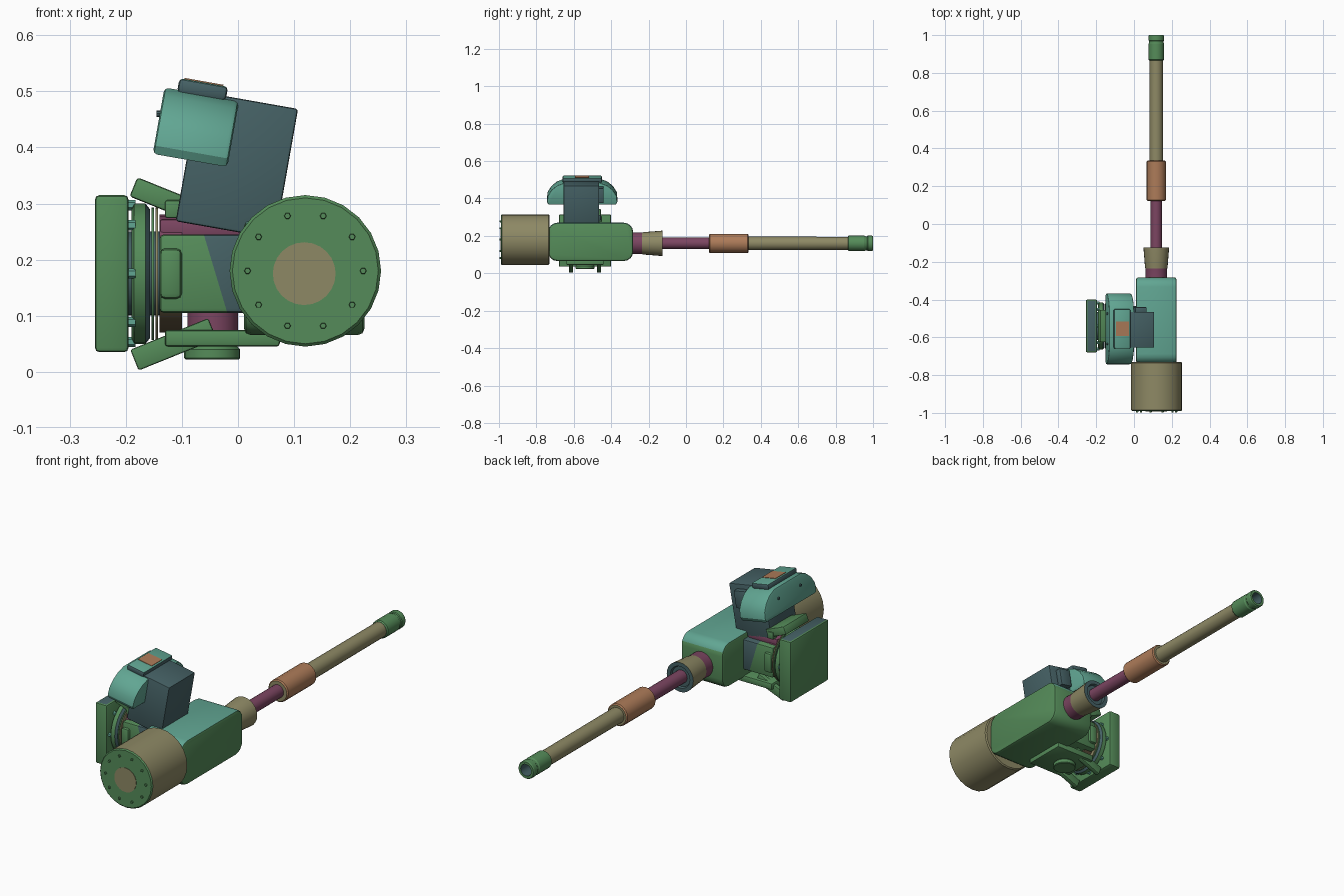
import bpy, bmesh, math
from mathutils import Matrix, Vector

if "Cube" in bpy.data.objects:
    bpy.data.objects.remove(bpy.data.objects["Cube"], do_unlink=True)


def material(name, rgb):
    m = bpy.data.materials.new(name)
    m.use_nodes = True
    m.diffuse_color = (*rgb, 1)
    m.node_tree.nodes["Principled BSDF"].inputs["Base Color"].default_value = (*rgb, 1)
    return m


GREEN = material("green", (0.09, 0.26, 0.10))
TEAL = material("teal", (0.12, 0.38, 0.29))
SLATE = material("slate", (0.06, 0.12, 0.13))
KHAKI = material("khaki", (0.27, 0.25, 0.13))
ORANGE = material("orange", (0.42, 0.20, 0.10))
PLUM = material("plum", (0.20, 0.06, 0.12))
BROWN = material("brown", (0.12, 0.09, 0.05))
parts = []


def finish(name, bm, mats, matrix, rule=None):
    """Bake the placement and colour the faces; rule(centre, normal) gives a slot."""
    bm.transform(matrix)
    bmesh.ops.recalc_face_normals(bm, faces=bm.faces)
    for f in bm.faces:
        f.normal_update()
        if rule:
            f.material_index = int(rule(f.calc_center_median(), f.normal))
    me = bpy.data.meshes.new(name)
    bm.to_mesh(me)
    bm.free()
    ob = bpy.data.objects.new(name, me)
    bpy.context.collection.objects.link(ob)
    for m in mats:
        me.materials.append(m)
    parts.append(ob)
    return ob


def place(loc, tilt=0):
    return Matrix.Translation(loc) @ Matrix.Rotation(math.radians(tilt), 4, "Y")


def prism(name, outline, width, loc, mats, bevel=0.0, tilt=0, rule=None):
    """Extrude a y-z outline along x."""
    bm = bmesh.new()
    face = bm.faces.new([bm.verts.new((-width / 2, y, z)) for y, z in outline])
    ext = bmesh.ops.extrude_face_region(bm, geom=[face])["geom"]
    bmesh.ops.translate(bm, vec=(width, 0, 0),
                        verts=[g for g in ext if isinstance(g, bmesh.types.BMVert)])
    if bevel:
        rim = [e for e in bm.edges if abs(e.verts[0].co.x - e.verts[1].co.x) < width / 2]
        bmesh.ops.bevel(bm, geom=rim, offset=bevel, segments=2, profile=0.5, affect="EDGES")
    return finish(name, bm, mats, place(loc, tilt), rule)


def box(name, loc, size, mats, bevel=0.006, tilt=0, rule=None, cut=None):
    bm = bmesh.new()
    bmesh.ops.create_cube(bm, size=1)
    bmesh.ops.scale(bm, vec=size, verts=bm.verts)
    if bevel:
        bmesh.ops.bevel(bm, geom=bm.edges[:], offset=bevel, segments=2, profile=0.5, affect="EDGES")
    if cut:
        bmesh.ops.bisect_plane(bm, geom=bm.verts[:] + bm.edges[:] + bm.faces[:],
                               plane_co=Vector(cut[0]) - Vector(loc), plane_no=cut[1])
    return finish(name, bm, mats, place(loc, tilt), rule)


def lathe(name, profile, loc, axis, mats, sides=20, rule=None):
    """Revolve (radius, distance) pairs about an axis through loc."""
    bm = bmesh.new()
    rings = [[bm.verts.new((r * math.cos(a), r * math.sin(a), t))
              for a in (math.tau * i / sides for i in range(sides))] for r, t in profile]
    for lo, hi in zip(rings, rings[1:]):
        for i in range(sides):
            j = (i + 1) % sides
            bm.faces.new((lo[i], lo[j], hi[j], hi[i]))
    bm.faces.new(rings[0])
    bm.faces.new(rings[-1])
    turn = Vector((0, 0, 1)).rotation_difference(Vector(axis)).to_matrix().to_4x4()
    return finish(name, bm, mats, Matrix.Translation(loc) @ turn, rule)


def rounded(w, h, r, n=5):
    """Rounded rectangle outline."""
    pts = []
    for k, (sy, sz) in enumerate([(1, 1), (-1, 1), (-1, -1), (1, -1)]):
        for i in range(n):
            a = math.pi / 2 * (k + i / (n - 1))
            pts.append((sy * (w / 2 - r) + r * math.cos(a), sz * (h / 2 - r) + r * math.sin(a)))
    return pts


X, Y, Z = (1, 0, 0), (0, 1, 0), (0, 0, 1)
GX, MY = 0.118, -0.54   # gun axis and mount centre

# Rear drum with its cap, centre patch and bolts
lathe("drum", [(0.13, -0.99), (0.135, -0.985), (0.135, -0.735), (0.13, -0.73)],
      (0.12, 0, 0.18), Y, [KHAKI, GREEN], 24, lambda c, n: n.y < -0.5)
lathe("drum_patch", [(0.056, -0.992), (0.056, -0.986)], (0.118, 0, 0.175), Y, [KHAKI], 24)
for i in range(10):
    a = math.tau * i / 10
    lathe("drum_bolt", [(0.005, -0.997), (0.006, -0.994), (0.006, -0.985)],
          (0.12 + 0.103 * math.cos(a), 0, 0.18 + 0.103 * math.sin(a)), Y, [GREEN], 6)

# Receiver body
prism("receiver", rounded(0.455, 0.205, 0.05), 0.215, (GX, -0.51, 0.168), [GREEN, TEAL],
      0.012, rule=lambda c, n: n.z > 0.4)

# Barrel assembly
lathe("barrel_socket", [(0.058, -0.30), (0.058, -0.235), (0.06, -0.225), (0.068, -0.125),
                        (0.05, -0.125), (0.046, -0.135)], (GX, 0, 0.16), Y,
      [KHAKI, PLUM, SLATE], 24,
      lambda c, n: 2 if n.y > 0.5 or c.y > -0.14 else c.y < -0.235)
lathe("barrel_rod", [(0.03, -0.2), (0.03, 0.14)], (GX, 0, 0.16), Y, [PLUM])
lathe("barrel_sleeve", [(0.046, 0.122), (0.051, 0.127), (0.051, 0.33), (0.046, 0.335)],
      (GX, 0, 0.16), Y, [ORANGE, KHAKI], rule=lambda c, n: abs(n.y) > 0.9)
lathe("barrel_tube", [(0.036, 0.33), (0.035, 0.88)], (GX, 0, 0.16), Y, [KHAKI])
lathe("muzzle", [(0.036, 0.865), (0.041, 0.87), (0.041, 0.955), (0.038, 0.96), (0.038, 0.968),
                 (0.041, 0.972), (0.041, 0.995), (0.038, 1.0), (0.027, 1.0), (0.027, 0.94)],
      (GX, 0, 0.16), Y, [GREEN, SLATE],
      rule=lambda c, n: math.hypot(c.x - GX, c.z - 0.16) < 0.0275)

# Side shield plate
box("shield_plate", (-0.225, MY, 0.175), (0.06, 0.28, 0.28), [GREEN, SLATE], 0.008,
    rule=lambda c, n: n.z > 0.95)

# Turning ring between shield and mount
lathe("ring_disc", [(0.115, -0.19), (0.125, -0.185), (0.125, -0.165), (0.115, -0.157)],
      (0, MY, 0.175), X, [GREEN, SLATE], 32, lambda c, n: n.x > 0.3)
lathe("ring_hub", [(0.075, -0.2), (0.075, -0.13)], (0, MY, 0.175), X, [SLATE], 24)
for x in (-0.152, -0.145):
    lathe("ring_washer", [(0.118, x - 0.002), (0.118, x + 0.002)],
          (0, MY, 0.175), X, [GREEN if x < -0.15 else KHAKI], 32)
for i in range(8):
    a = math.tau * i / 8
    lathe("ring_bolt", [(0.009, -0.195), (0.009, -0.183)],
          (0, MY + 0.122 * math.cos(a), 0.175 + 0.122 * math.sin(a)), X, [TEAL], 6)
lathe("ring_backing", [(0.105, -0.14), (0.105, -0.1)], (0, MY, 0.175), X, [BROWN, PLUM], 24,
      lambda c, n: c.z > 0.175)

# Mount core
lathe("pivot_column", [(0.045, 0.07), (0.045, 0.29)], (-0.045, MY, 0), Z, [PLUM], 24)
box("pivot_cap", (-0.065, MY, 0.255), (0.15, 0.15, 0.035), [PLUM])
box("yoke", (-0.06, MY, 0.175), (0.16, 0.21, 0.14), [GREEN, SLATE], 0.008,
    rule=lambda c, n: (c.x + 0.04) + 0.3 * (c.z - 0.175) > 0,
    cut=((-0.04, MY, 0.175), (1, 0, 0.3)))
box("yoke_pad", (-0.12, MY, 0.175), (0.04, 0.235, 0.09), [GREEN], 0.01)

# Lower support: plate, foot disc and slanted arms
box("base_plate", (-0.028, MY, 0.06), (0.205, 0.2, 0.03), [GREEN])
lathe("foot_disc", [(0.047, 0.022), (0.05, 0.025), (0.05, 0.04), (0.04, 0.05)],
      (-0.046, MY, 0), Z, [GREEN], 24)
for side in (-1, 1):
    y = MY + side * 0.075
    box("lower_arm", (-0.115, y, 0.049), (0.15, 0.022, 0.04), [GREEN], 0.004, -22)
    box("upper_clamp", (-0.115, y, 0.29), (0.03, 0.03, 0.032), [GREEN], 0.004)
box("upper_arm", (-0.14, MY, 0.311), (0.10, 0.17, 0.037), [GREEN, SLATE], 0.005, 22,
    lambda c, n: c.x > -0.12)

# Tilted sight: block, hood, cap and patch
TILT, SY = 10, -0.555
box("sight_block", (-0.002, SY - 0.005, 0.3685), (0.18, 0.19, 0.235), [SLATE], 0.005, TILT)
box("sight_lug", (0.03, SY + 0.1, 0.42), (0.06, 0.03, 0.08), [SLATE], 0.004, TILT)
half = [(0.18, -0.06), (0.188, -0.045), (0.185, -0.012), (0.165, 0.02), (0.135, 0.045), (0.095, 0.06)]
hood = half + [(-y, z) for y, z in reversed(half)]
prism("sight_hood", hood, 0.135, (-0.075, SY, 0.436), [TEAL, GREEN], 0.008, TILT,
      lambda c, n: n.z < -0.6)
up = Matrix.Rotation(math.radians(TILT), 3, "Y") @ Vector(Z)
cap = Vector((-0.075, SY, 0.436)) + up * 0.068
box("sight_cap", cap, (0.088, 0.21, 0.026), [SLATE, TEAL], 0.007, TILT,
    lambda c, n: n.z > 0.6)
box("cap_patch", cap + up * 0.012, (0.07, 0.075, 0.006), [ORANGE], 0, TILT)
for side in (-1, 1):
    lathe("hood_stud", [(0.006, -0.006), (0.006, 0.004)],
          (-0.139, SY + side * 0.08, 0.46), X, [SLATE], 8)

# Smooth shading with sharp edges kept
bpy.ops.object.select_all(action="DESELECT")
for ob in parts:
    ob.select_set(True)
bpy.context.view_layer.objects.active = parts[0]
bpy.ops.object.shade_smooth_by_angle(angle=math.radians(30))
